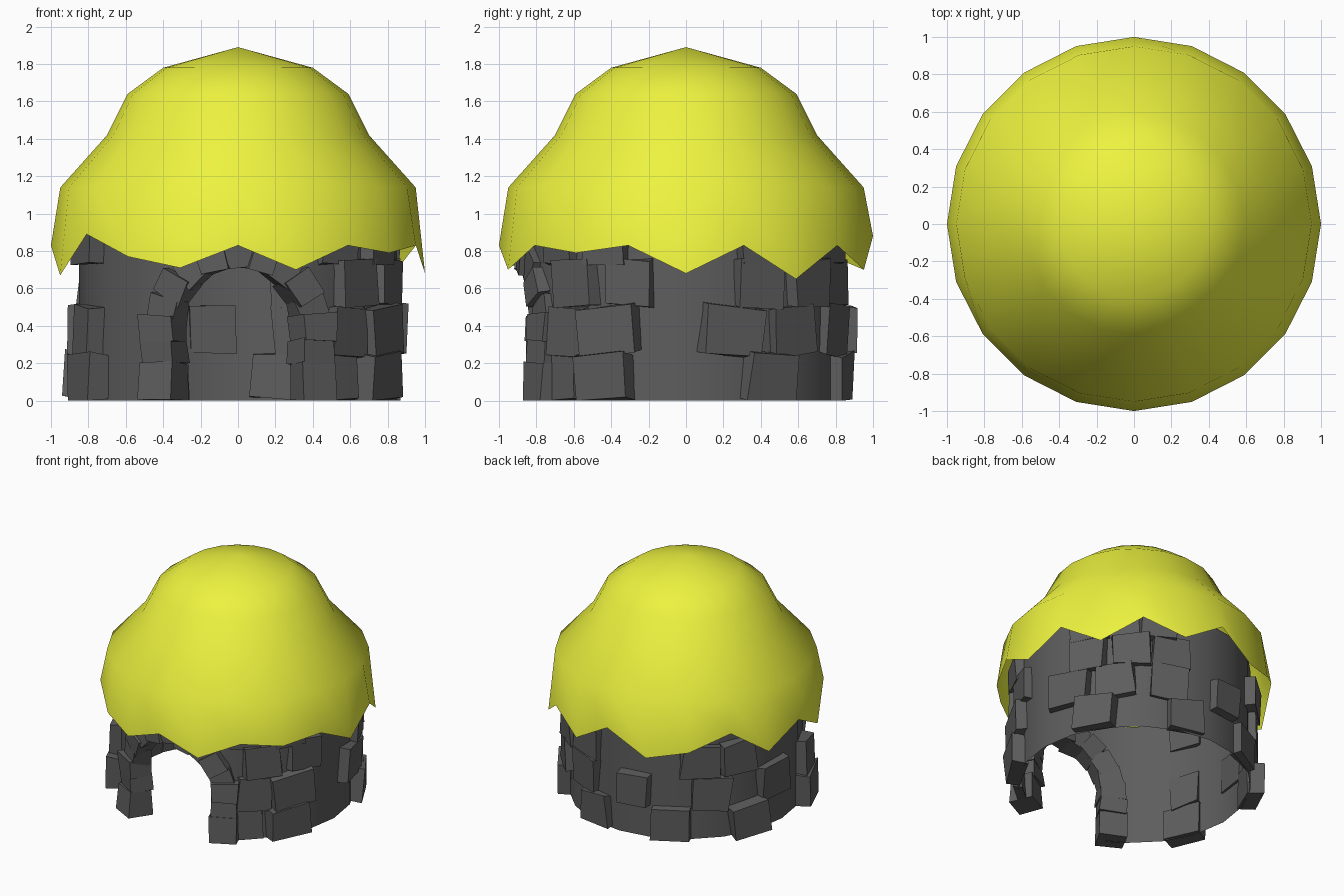
import bpy, bmesh, random
from math import sin, cos, pi, radians, sqrt, degrees
from mathutils import Matrix, Vector

if "Cube" in bpy.data.objects:
    bpy.data.objects.remove(bpy.data.objects["Cube"])

random.seed(4)


def material(name, rgb):
    m = bpy.data.materials.new(name)
    m.diffuse_color = (*rgb, 1)
    m.use_nodes = True
    m.node_tree.nodes["Principled BSDF"].inputs["Base Color"].default_value = m.diffuse_color
    return m


def finish(bm, name, mat, smooth=False):
    bmesh.ops.recalc_face_normals(bm, faces=bm.faces[:])
    me = bpy.data.meshes.new(name)
    bm.to_mesh(me)
    bm.free()
    me.materials.append(mat)
    for p in me.polygons:
        p.use_smooth = smooth
    ob = bpy.data.objects.new(name, me)
    bpy.context.collection.objects.link(ob)
    return ob


def stone(bm, az, z, w, h, r_in, r_out, roll=0.0, jitter=0.012):
    # box facing outward at a given azimuth on the round wall
    a = radians(az)
    m = (Matrix.Rotation(a, 4, 'Z')
         @ Matrix.Translation(((r_in + r_out) / 2, 0, z))
         @ Matrix.Rotation(radians(roll), 4, 'X')
         @ Matrix.Diagonal((r_out - r_in, w, h, 1)))
    for v in bmesh.ops.create_cube(bm, size=1, matrix=m)['verts']:
        v.co += Vector([random.uniform(-jitter, jitter) for _ in range(3)])
        v.co.z = max(v.co.z, 0)


yellow = material("thatch_yellow", (0.85, 0.9, 0.05))
grey = material("stone_grey", (0.11, 0.11, 0.11))

# thatched roof: 20-sided bell with a ragged rim
N = 20
rim = [.68, .83, .65, .83, .70, .88, .70, .76, .89, .68,
       .83, .67, .89, .77, .71, .83, .70, .83, .79, .83]
profile = [(.40, 1.78), (.59, 1.64), (.70, 1.42), (.95, 1.14), (1.0, None)]
bm = bmesh.new()
apex = bm.verts.new((0, 0, 1.89))
rings = [[bm.verts.new((r * cos(2 * pi * i / N), r * sin(2 * pi * i / N),
                        rim[i] if z is None else z)) for i in range(N)]
         for r, z in profile]
for i in range(N):
    j = (i + 1) % N
    bm.faces.new((apex, rings[0][i], rings[0][j]))
    for lo, hi in zip(rings[1:], rings):
        bm.faces.new((hi[i], lo[i], lo[j], hi[j]))
finish(bm, "thatched_roof", yellow, True)

# round wall: open sheet with an arched doorway at the front
R, TOP, ARCH_R, ARCH_Z = .85, .97, .415, .36
HOLE = .385
edge = degrees(HOLE / R)
door = [270 - edge + 2 * edge * k / 16 for k in range(17)]
angles = sorted({18.0 * k for k in range(N) if abs(18 * k - 270) > edge} | set(door))
bm = bmesh.new()


def column(a, in_door):
    u = radians(a - 270) * R
    zb = ARCH_Z + sqrt(max(0, HOLE ** 2 - u * u)) if in_door else 0
    x, y = R * cos(radians(a)), R * sin(radians(a))
    return bm.verts.new((x, y, zb)), bm.verts.new((x, y, TOP))


for a, b in zip(angles, angles[1:] + angles[:1]):
    mid_in = abs((a + b) / 2 - 270) < edge and b > a
    p, q = column(a, mid_in), column(b, mid_in)
    bm.faces.new((p[0], q[0], q[1], p[1]))
bmesh.ops.remove_doubles(bm, verts=bm.verts[:], dist=.0005)
finish(bm, "round_wall", grey, True)

# doorway: two stacked posts and a ring of arch stones
bm = bmesh.new()
for s in (-1, 1):
    for z, h, out in ((.10, .20, .93), (.26, .13, .91), (.39, .14, .92)):
        stone(bm, 270 + s * 28.5, z, .2, h, .75, out, s * random.uniform(-3, 3))
n = 9
for k in range(n):
    t = pi * (k + .75) / (n + .5)
    u, z = ARCH_R * cos(t), ARCH_Z + .02 + ARCH_R * sin(t)
    stone(bm, 270 + degrees(u / R), z, .17, .148, .75,
          .89 + .02 * (k % 2), degrees(t))
finish(bm, "door_arch", grey)

# loose wall stones, row by row: (azimuth, width, outer radius, roll)
rows = [
    (.125, .25, [(205, .28, .95, 0), (156, .28, .95, 6),
                 (118, .28, .90, 0), (76, .28, .89, 4), (31, .30, .92, -5),
                 (330, .32, .93, 2), (310, .22, .87, 0)]),
    (.375, .26, [(204, .22, .92, -3), (172, .27, .90, 3), (137, .28, .89, -5),
                 (99, .25, .91, 0), (67, .28, .88, -3), (41, .27, .90, 5),
                 (17, .33, .90, -6), (332, .33, .92, 6), (313, .25, .89, -3)]),
    (.63, .25, [(317, .28, .90, 4), (339, .26, .88, -3), (27, .28, .90, -3),
                (49, .28, .90, 4), (68, .28, .89, 0), (132, .28, .91, -4),
                (151, .25, .90, 4)]),
    (.83, .20, [(203, .25, .92, 0), (330, .26, .90, -2),
                (28, .28, .90, 4), (62, .28, .90, 0), (308, .24, .89, 0)]),
]
bm = bmesh.new()
for z, h, row in rows:
    for az, w, out, roll in row:
        stone(bm, az, z, w, h, .82, out, roll, .014)
finish(bm, "wall_stones", grey)
